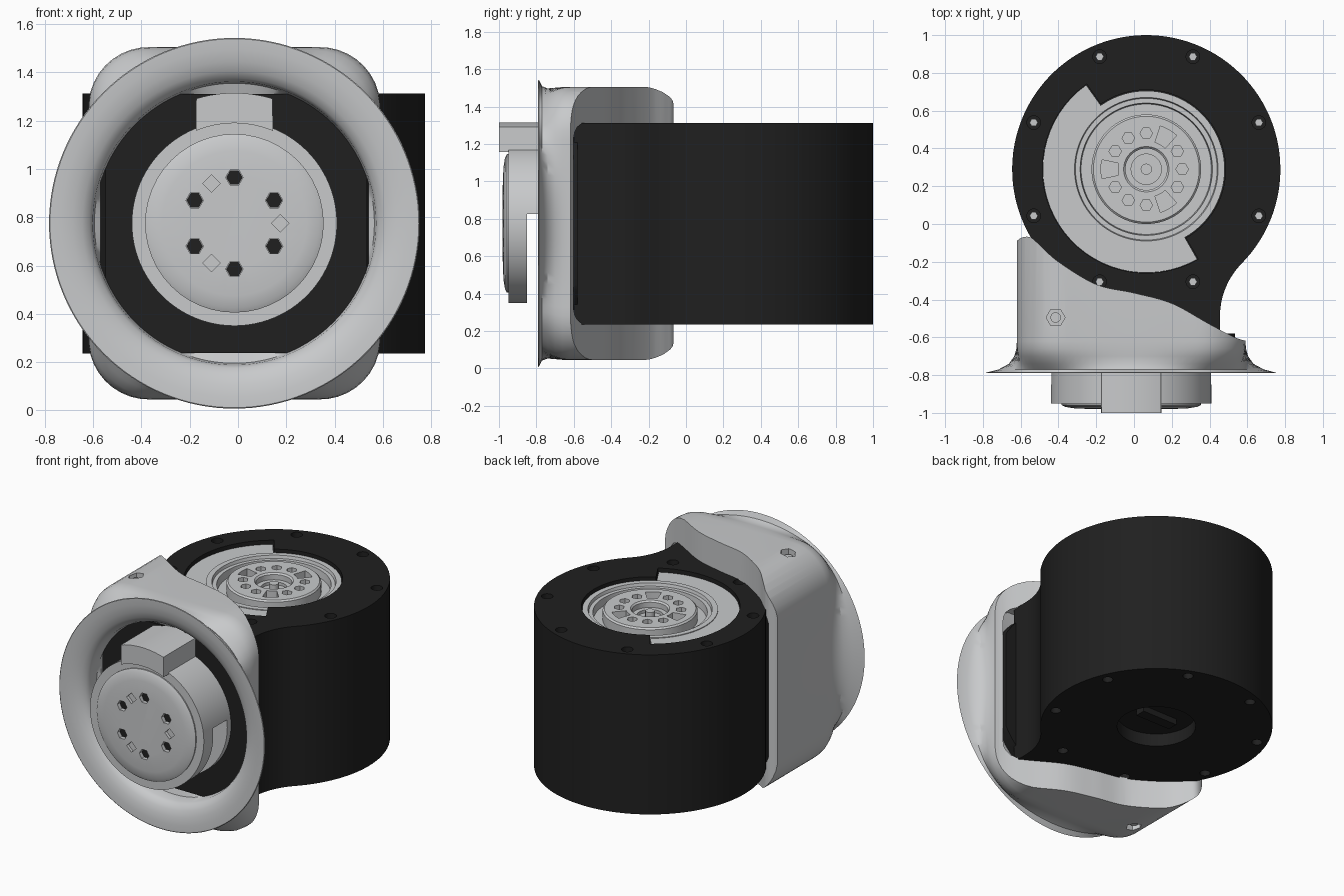
import bpy, bmesh
from math import pi, cos, sin, radians
from mathutils import Vector, Matrix

if "Cube" in bpy.data.objects:
    bpy.data.objects.remove(bpy.data.objects["Cube"])


def material(name, rgb):
    m = bpy.data.materials.new(name)
    m.use_nodes = True
    m.diffuse_color = (*rgb, 1)
    m.node_tree.nodes["Principled BSDF"].inputs["Base Color"].default_value = (*rgb, 1)
    return m


BLACK = material("matte black", (0.014, 0.014, 0.014))
GREY = material("light grey", (0.58, 0.59, 0.6))

AXIS = Vector((0.065, 0.29, 0))      # drum axis, vertical
FRONT = Vector((-0.015, 0, 0.775))   # front motor axis, along y
BOTTOM, TOP = 0.235, 1.312           # drum ends
TURN = Matrix.Rotation(pi / 2, 4, 'X')  # local z becomes -y


def loft(name, rings, mat, wrap=False):
    """Skin a list of equal point rings; cap the ends or wrap round."""
    bm = bmesh.new()
    vs = [[bm.verts.new(p) for p in ring] for ring in rings]
    n = len(vs[0])
    pairs = list(zip(vs, vs[1:])) + ([(vs[-1], vs[0])] if wrap else [])
    for a, b in pairs:
        for i in range(n):
            j = (i + 1) % n
            bm.faces.new((a[i], a[j], b[j], b[i]))
    if not wrap:
        bm.faces.new(vs[0])
        bm.faces.new(vs[-1])
    bmesh.ops.recalc_face_normals(bm, faces=bm.faces)
    me = bpy.data.meshes.new(name)
    bm.to_mesh(me)
    bm.free()
    ob = bpy.data.objects.new(name, me)
    bpy.context.collection.objects.link(ob)
    me.materials.append(mat)
    return ob


def prism(name, pts, z0, z1, mat=GREY):
    return loft(name, [[(x, y, z) for x, y in pts] for z in (z0, z1)], mat)


def arc(c, r, a0, a1, n):
    return [(c[0] + r * cos(radians(a0 + (a1 - a0) * i / n)),
             c[1] + r * sin(radians(a0 + (a1 - a0) * i / n))) for i in range(n + 1)]


def circle(c, r, n):
    return arc(c, r, 0, 360, n)[:-1]


def disc(name, c, r, z0, z1, mat=GREY, n=64):
    return prism(name, circle(c, r, n), z0, z1, mat)


def lathe(name, c, profile, mat, n=96):
    return loft(name, [[(x, y, z) for x, y in circle(c, r, n)] for r, z in profile], mat)


def box(name, lo, hi, mat=GREY):
    return prism(name, [(lo[0], lo[1]), (hi[0], lo[1]), (hi[0], hi[1]), (lo[0], hi[1])],
                 lo[2], hi[2], mat)


def forward(ob):
    """Turn an object built along z round the origin to face the front."""
    ob.data.transform(Matrix.Translation(FRONT) @ TURN)
    return ob


def boolean(ob, cutter, op='DIFFERENCE'):
    mod = ob.modifiers.new("cut", 'BOOLEAN')
    mod.operation, mod.object, mod.solver = op, cutter, 'EXACT'
    bpy.context.view_layer.objects.active = ob
    bpy.ops.object.modifier_apply(modifier=mod.name)
    bpy.data.objects.remove(cutter)


def polar(c, r, deg):
    return (c[0] + r * cos(radians(deg)), c[1] + r * sin(radians(deg)))


def sector(c, r0, r1, a0, a1, n=32):
    return arc(c, r1, a0, a1, n) + arc(c, r0, a1, a0, n)


# Drum with a filleted neck running forward
fillet = (0.855, -0.49)
outline = (arc(AXIS, 0.71, -45, 215, 80) + [(-0.5, -0.6), (0.455, -0.6)]
           + arc(fillet, 0.4, 180, 135, 14)[:-1])
drum = prism("drum_housing", outline, BOTTOM, TOP, BLACK)
boolean(drum, disc("cutter", AXIS, 0.42, 1.14, 1.4))
boolean(drum, prism("cutter", sector(AXIS, 0.3, 0.55, 125, 300), 1.27, 1.4))
boolean(drum, disc("cutter", AXIS, 0.24, 0.1, 0.32))
for k in range(8):
    p = polar(AXIS, 0.645, 22.5 + 45 * k)
    boolean(drum, disc("cutter", p, 0.036, 1.25, 1.4, n=24))
    disc("rim_screw", p, 0.022, 1.24, 1.28, GREY, 6)
    boolean(drum, disc("cutter", p, 0.032, 0.1, 0.28, n=24))
box("bottom_key", (AXIS.x - 0.13, AXIS.y - 0.035, 0.28), (AXIS.x + 0.13, AXIS.y + 0.035, 0.33), BLACK)

# Flange closing the neck behind the front ring
flange = box("neck_flange", (-0.55, -0.66, BOTTOM + 0.002), (0.535, -0.58, TOP - 0.002), BLACK)
boolean(flange, forward(disc("cutter", (0, 0), 0.64, 0.5, 0.8)), 'INTERSECT')

# Grey seat and stepped rotor in the top of the drum
prism("rotor_seat", sector(AXIS, 0.38, 0.548, 125.5, 299.5), 1.255, 1.285)
lathe("rotor_ring", AXIS, [(0.415, 1.12), (0.415, 1.29), (0.38, 1.29), (0.375, 1.27),
                           (0.35, 1.27), (0.345, 1.22), (0.2, 1.22)], GREY)
hub = lathe("rotor_hub", AXIS, [(0.29, 1.2), (0.29, 1.285), (0.28, 1.295), (0.12, 1.295),
                                (0.11, 1.285), (0.11, 1.25), (0.08, 1.25), (0.08, 1.23)], GREY)
for k in range(6):
    boolean(hub, disc("cutter", polar(AXIS, 0.19, 30 + 60 * k), 0.033, 1.24, 1.4, n=6))
for a in (0, 120, 240):
    boolean(hub, disc("cutter", polar(AXIS, 0.19, a), 0.033, 1.25, 1.4, n=6))
    boolean(hub, prism("cutter", sector(AXIS, 0.15, 0.24, a + 48, a + 72, 6), 1.24, 1.4))
disc("rotor_pin", AXIS, 0.03, 1.2, 1.28, n=12)


# Shroud: flared round rim blending into a rounded box
def rounded_box(w, h, r, n=128):
    """Radius by angle of a rounded rectangle, found by stepping outward."""
    out = []
    for i in range(n):
        d = Vector((cos(2 * pi * i / n), sin(2 * pi * i / n)))
        lo, hi = 0.0, 2.0
        for _ in range(24):
            t = (lo + hi) / 2
            q = Vector((max(abs(d.x) * t - w + r, 0), max(abs(d.y) * t - h + r, 0)))
            lo, hi = (t, hi) if q.length < r else (lo, t)
        out.append(lo)
    return out


OUTER = rounded_box(0.605, 0.73, 0.25)
INNER = rounded_box(0.555, 0.532, 0.1)


def section(y, radius, shape, mix):
    n = len(shape)
    ring = []
    for i, s in enumerate(shape):
        r = radius * (1 - mix) + s * mix
        ring.append((FRONT.x + r * cos(2 * pi * i / n), y, FRONT.z + r * sin(2 * pi * i / n)))
    return ring


shell = [section(y, r, OUTER, m) for y, r, m in (
    (0.05, 0.7, 1), (-0.62, 0.7, 1), (-0.66, 0.7, 0.97), (-0.70, 0.7, 0.85),
    (-0.74, 0.71, 0.6), (-0.77, 0.735, 0.25), (-0.787, 0.768, 0))]
shell += [section(y, r, INNER, m) for y, r, m in (
    (-0.79, 0.764, 0), (-0.788, 0.72, 0), (-0.78, 0.67, 0), (-0.765, 0.63, 0), (-0.745, 0.6, 0),
    (-0.72, 0.587, 0), (-0.66, 0.58, 0), (-0.645, 0.58, 1), (0.05, 0.58, 1))]
shroud = loft("front_shroud", shell, GREY, wrap=True)


def smooth_path(pts, steps=6):
    """Catmull-Rom curve through the points."""
    p = [Vector(q) for q in pts]
    p = [p[0]] + p + [p[-1]]
    out = []
    for a, b, c, d in zip(p, p[1:], p[2:], p[3:]):
        for i in range(steps):
            t = i / steps
            out.append(((2 * b) + (c - a) * t + (2 * a - 5 * b + 4 * c - d) * t * t
                        + (3 * b - a - 3 * c + d) * t ** 3) / 2)
    return [tuple(v) for v in out] + [tuple(p[-1])]


edge = smooth_path([(-0.64, -0.11), (-0.6, -0.075), (-0.55, -0.07), (-0.5, -0.11), (-0.4, -0.2),
                    (-0.2, -0.32), (0, -0.365), (0.2, -0.42), (0.4, -0.53), (0.56, -0.61), (0.7, -0.63)])
boolean(shroud, prism("cutter", edge + [(0.9, -0.63), (0.9, -0.9), (-0.9, -0.9), (-0.9, -0.11)],
                      -0.2, 1.8), 'INTERSECT')

# Shroud screws, above and below
spot = (-0.415, -0.495)
for end, inward in ((1.505, -1), (0.045, 1)):
    z = sorted((end - 0.1 * inward, end + 0.06 * inward))
    boolean(shroud, disc("cutter", spot, 0.05, *z, n=6))
    z = sorted((end + 0.03 * inward, end + 0.08 * inward))
    disc("shroud_screw", spot, 0.028, *z, n=12)

# Front motor: can, domed cap with bolt holes, and top tab
can = forward(disc("motor_can", (0, 0), 0.425, 0.6, 0.95, n=96))
boolean(can, box("cutter", (-0.7, -0.85, 0.2), (0.7, -0.70, 0.825)))
cap = forward(lathe("motor_cap", (0, 0), [(0.37, 0.94), (0.37, 0.958), (0.35, 0.968),
                                          (0.3, 0.976), (0.2, 0.98)], GREY, 48))
for k in range(6):
    p = polar((0, 0), 0.19, 30 + 60 * k)
    boolean(cap, forward(disc("cutter", p, 0.036, 0.952, 1.1, n=6)))
    forward(disc("bolt_recess", p, 0.034, 0.95, 0.956, BLACK, 6))
for a in (0, 120, 240):
    boolean(cap, forward(disc("cutter", polar((0, 0), 0.19, a), 0.036, 0.96, 1.1, n=4)))
tab_shape = arc((0, 0), 0.54, 73, 107, 12) + [(-0.16, 0.38), (0.16, 0.38)]
tab = forward(prism("motor_tab", tab_shape, 0.6, 1.0))
boolean(tab, forward(disc("cutter", (0, 0), 0.415, 0.94, 1.1, n=64)))

# Smooth the rounded surfaces and keep hard edges crisp
bpy.ops.object.select_all(action='DESELECT')
for ob in bpy.context.collection.objects:
    if ob.type == 'MESH':
        ob.select_set(True)
        bpy.context.view_layer.objects.active = ob
bpy.ops.object.shade_smooth_by_angle(angle=radians(32))
